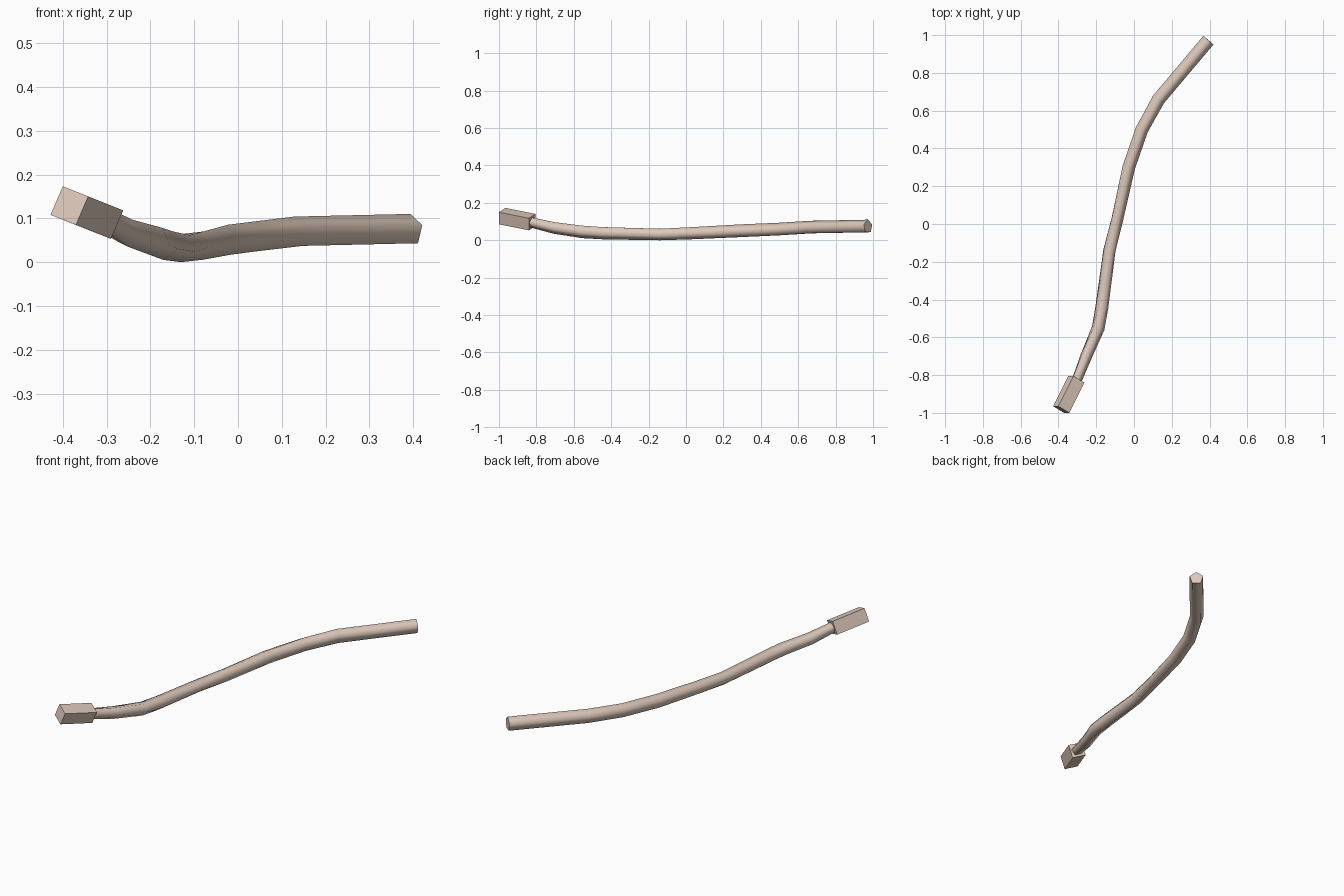
import bpy, bmesh, math
from mathutils import Vector

if "Cube" in bpy.data.objects:
    bpy.data.objects.remove(bpy.data.objects["Cube"])

# Bent cable: centre line x, y, z, radius and twist (degrees) of each five-sided ring
PATH = [
    (-0.31, -0.84, 0.099, 0.028, 20),
    (-0.255, -0.70, 0.067, 0.033, 25),
    (-0.19, -0.55, 0.047, 0.036, 30),
    (-0.17, -0.44, 0.041, 0.036, 36),
    (-0.13, -0.14, 0.034, 0.034, 36),
    (-0.09, 0.03, 0.038, 0.034, 20),
    (-0.03, 0.30, 0.050, 0.036, 12),
    (0.04, 0.50, 0.058, 0.036, 8),
    (0.13, 0.66, 0.067, 0.037, 0),
    (0.394, 0.973, 0.073, 0.037, 0),
]
SIDES = 5


def finish(name, bm):
    bmesh.ops.recalc_face_normals(bm, faces=bm.faces)
    mesh = bpy.data.meshes.new(name)
    bm.to_mesh(mesh)
    bm.free()
    obj = bpy.data.objects.new(name, mesh)
    bpy.context.collection.objects.link(obj)
    mat = bpy.data.materials.get("tan") or bpy.data.materials.new("tan")
    mat.diffuse_color = (0.72, 0.58, 0.49, 1)
    mat.use_nodes = True
    mat.node_tree.nodes["Principled BSDF"].inputs["Base Color"].default_value = mat.diffuse_color
    mesh.materials.append(mat)
    return obj


# Cable
bm = bmesh.new()
points = [Vector(p[:3]) for p in PATH]
rings = []
for i, (x, y, z, r, twist) in enumerate(PATH):
    before = points[max(i - 1, 0)]
    after = points[min(i + 1, len(points) - 1)]
    along = (after - before).normalized()
    side = along.cross(Vector((0, 0, 1))).normalized()
    up = side.cross(along)
    ring = []
    for k in range(SIDES):
        a = math.radians(twist) + math.tau * k / SIDES
        ring.append(bm.verts.new(points[i] + r * (math.sin(a) * side + math.cos(a) * up)))
    rings.append(ring)
for a, b in zip(rings, rings[1:]):
    for k in range(SIDES):
        n = (k + 1) % SIDES
        bm.faces.new((a[k], a[n], b[n], b[k]))
bm.faces.new(rings[0])
bm.faces.new(rings[-1])
cable = finish("cable", bm)
bpy.context.view_layer.objects.active = cable
cable.select_set(True)
bpy.ops.object.shade_smooth_by_angle(angle=math.radians(75))

# Square plug block on the near end
bm = bmesh.new()
corner = Vector((-0.342, -1.0, 0.15))
across, down, along = Vector((-0.058, 0.035, 0.023)), Vector((-0.028, 0, -0.065)), Vector((0.08, 0.16, -0.032))
face = [bm.verts.new(corner + v) for v in (Vector(), across, across + down, down)]
end = bm.faces.new(face)
out = bmesh.ops.extrude_face_region(bm, geom=[end])
moved = [v for v in out["geom"] if isinstance(v, bmesh.types.BMVert)]
bmesh.ops.translate(bm, vec=along, verts=moved)
if end.is_valid and len(bm.faces) < 6:
    bm.faces.new(face)
finish("plug_block", bm)
